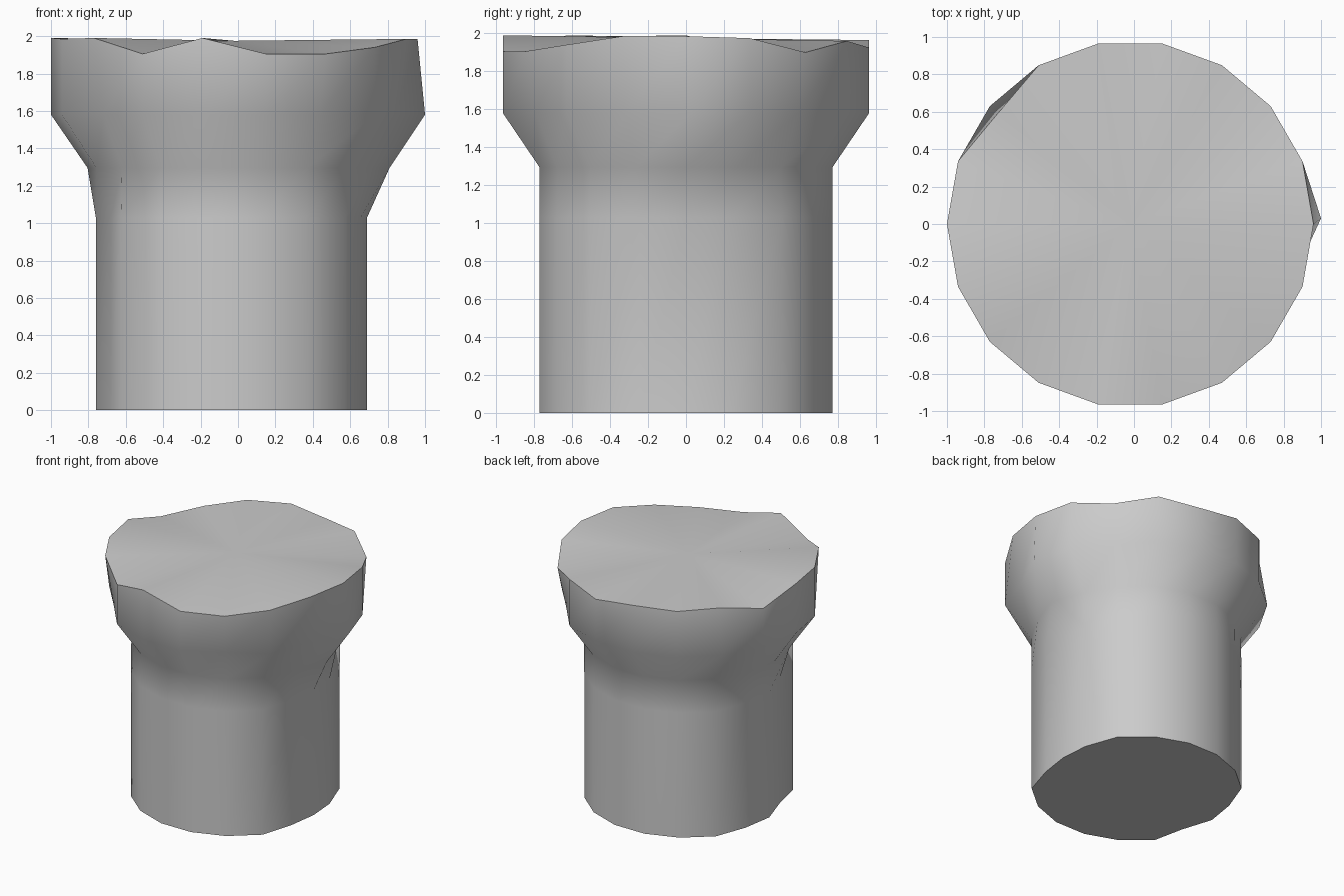
import bpy, bmesh, math

if "Cube" in bpy.data.objects:
    bpy.data.objects.remove(bpy.data.objects["Cube"])

N = 18
# uneven rim heights, one per 20 degrees counter-clockwise from +x
RIM = [1.985, 1.975, 1.90, 1.96, 1.925, 1.965, 1.955, 1.945, 1.90,
       1.99, 1.985, 1.99, 1.905, 1.99, 1.905, 1.905, 1.94, 1.985]
# rings from the foot up: centre x, radius, height
RINGS = [(-0.025, 0.784, 0.0), (-0.025, 0.784, 1.03), (-0.02, 0.784, 1.295),
         (-0.02, 0.98, 1.58), (-0.02, 0.98, None)]

bm = bmesh.new()
rings = []
for cx, r, z in RINGS:
    rings.append([bm.verts.new((cx + r * math.cos(i * math.tau / N),
                                r * math.sin(i * math.tau / N),
                                RIM[i] if z is None else z)) for i in range(N)])


def place(vert, x, y):
    vert.co.x, vert.co.y = x, y


# hand-carved irregularities: planed shaft sides
PLANED = {17: (0.655, -0.245), 0: (0.69, 0.0), 1: (0.672, 0.235),
          8: (-0.72, 0.25), 9: (-0.76, 0.0), 10: (-0.68, -0.25)}
for ring in rings[:2]:
    for i, (x, y) in PLANED.items():
        place(ring[i], x, y)

# bulge and dents around the head
shoulder, rim = rings[3], rings[4]
place(rings[2][0], 0.81, 0.0)
place(shoulder[0], 1.0, 0.03)
for i in (2, 11, 15, 17):
    x, y = shoulder[i].co.xy
    place(shoulder[i], (x + 0.02) * 0.935 - 0.02, y * 0.935)
place(rim[7], -0.725, 0.595)

# wall
for a, b in zip(rings, rings[1:]):
    for i in range(N):
        j = (i + 1) % N
        bm.faces.new((a[i], a[j], b[j], b[i]))

# foot and top caps as fans
foot = bm.verts.new((-0.03, 0, 0))
crown = bm.verts.new((-0.02, 0, 1.975))
for i in range(N):
    j = (i + 1) % N
    bm.faces.new((foot, rings[0][j], rings[0][i]))
    bm.faces.new((crown, rim[i], rim[j]))
bmesh.ops.recalc_face_normals(bm, faces=bm.faces)

mesh = bpy.data.meshes.new("flared_post")
bm.to_mesh(mesh)
bm.free()
post = bpy.data.objects.new("flared_post", mesh)
bpy.context.collection.objects.link(post)
bpy.context.view_layer.objects.active = post
post.select_set(True)
bpy.ops.object.shade_smooth_by_angle(angle=math.radians(50))
